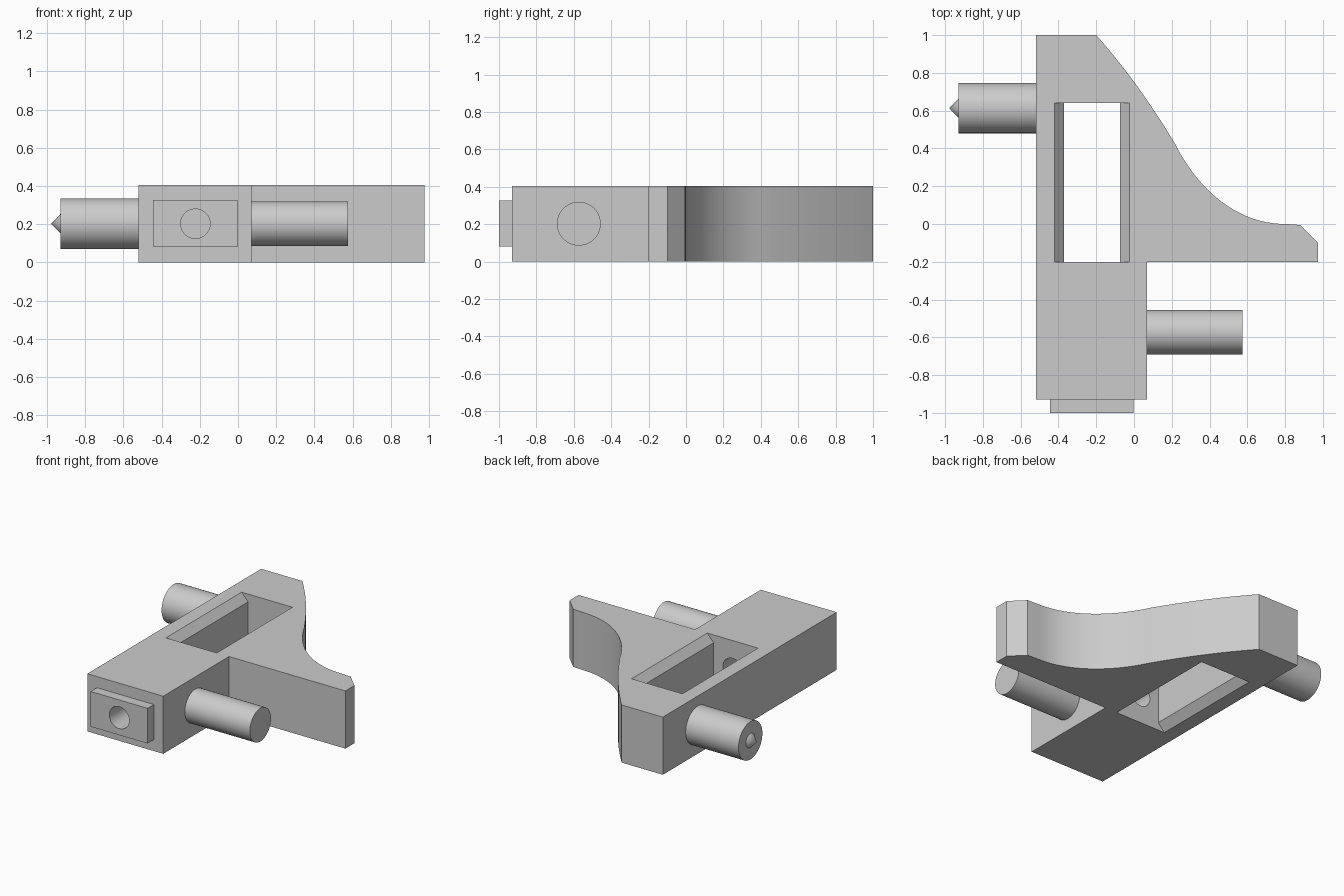
import bpy, bmesh, math
from mathutils import Vector, Matrix, geometry

if "Cube" in bpy.data.objects:
    bpy.data.objects.remove(bpy.data.objects["Cube"])

GREY = (0.6, 0.6, 0.6, 1)
mat = bpy.data.materials.new("plain grey")
mat.use_nodes = True
mat.diffuse_color = GREY
mat.node_tree.nodes["Principled BSDF"].inputs["Base Color"].default_value = GREY

THICK, MID = 0.405, 0.2025


def finish(name, bm):
    bmesh.ops.recalc_face_normals(bm, faces=bm.faces)
    mesh = bpy.data.meshes.new(name)
    bm.to_mesh(mesh)
    bm.free()
    mesh.materials.append(mat)
    ob = bpy.data.objects.new(name, mesh)
    bpy.context.collection.objects.link(ob)
    return ob


def prism(name, points, push):
    """Extrude a closed outline along a vector."""
    bm = bmesh.new()
    face = bm.faces.new([bm.verts.new(p) for p in points])
    made = bmesh.ops.extrude_face_region(bm, geom=[face])["geom"]
    bmesh.ops.translate(bm, vec=push, verts=[v for v in made if isinstance(v, bmesh.types.BMVert)])
    return finish(name, bm)


def rod(name, start, end, r1, r2=None):
    """Cylinder or cone between two points."""
    start, end = Vector(start), Vector(end)
    axis = end - start
    place = Matrix.Translation((start + end) / 2) @ axis.to_track_quat("Z", "Y").to_matrix().to_4x4()
    bm = bmesh.new()
    bmesh.ops.create_cone(bm, cap_ends=True, segments=64, radius1=r1,
                          radius2=r1 if r2 is None else r2, depth=axis.length, matrix=place)
    return finish(name, bm)


def cut(ob, cutters):
    for c in cutters:
        mod = ob.modifiers.new("cut", "BOOLEAN")
        mod.operation, mod.solver, mod.object = "DIFFERENCE", "EXACT", c
    bpy.context.view_layer.update()
    graph = bpy.context.evaluated_depsgraph_get()
    mesh = bpy.data.meshes.new_from_object(ob.evaluated_get(graph))
    ob.modifiers.clear()
    ob.data = mesh


# Body outline with a swept curved edge
convex = geometry.interpolate_bezier((0.22, 0.42), (0.095, 0.63), (-0.04, 0.82), (-0.2, 1), 16)
concave = geometry.interpolate_bezier((0.8, 0), (0.55, 0), (0.34, 0.18), (0.22, 0.42), 24)
outline = [(-0.52, -0.93), (0.07, -0.93), (0.07, -0.2), (0.975, -0.2), (0.975, -0.1), (0.88, -0.005)]
outline += [tuple(p) for p in concave[:-1]] + [tuple(p) for p in convex] + [(-0.52, 1)]
body = prism("body", [(p[0], p[1], 0) for p in outline], (0, 0, THICK))

# Front plate
plate = prism("front_plate", [(-0.445, -1, 0.08), (-0.003, -1, 0.08), (-0.003, -1, 0.327),
                              (-0.445, -1, 0.327)], (0, 0.07, 0))

# Window with bevelled long sides, and the bore from the front into it
lip, over = 0.055, 0.05
half = [(-0.47, -over), (-0.42, 0), (-0.37, lip), (-0.37, THICK - lip), (-0.42, THICK), (-0.47, THICK + over)]
section = half + [(-0.445 - x, z) for x, z in reversed(half)]
window = prism("window_cutter", [(x, -0.2, z) for x, z in section], (0, 0.84, 0))
bore = rod("bore_cutter", (-0.223, -1.1, MID), (-0.223, -0.1, MID), 0.077)
cut(body, [window, bore])
cut(plate, [bore])
for helper in (window, bore):
    bpy.data.objects.remove(helper)

# Side pins and the pointed tip
parts = [body, plate,
         rod("left_pin", (0.07, -0.573, MID), (0.575, -0.573, MID), 0.117),
         rod("right_pin", (-0.52, 0.613, MID), (-0.93, 0.613, MID), 0.133),
         rod("right_pin_tip", (-0.93, 0.613, MID), (-0.978, 0.613, MID), 0.05, 0)]

# Smooth the round surfaces, keep the corners crisp
bpy.ops.object.select_all(action="DESELECT")
for ob in parts:
    ob.select_set(True)
bpy.context.view_layer.objects.active = body
bpy.ops.object.shade_smooth_by_angle(angle=math.radians(25))
